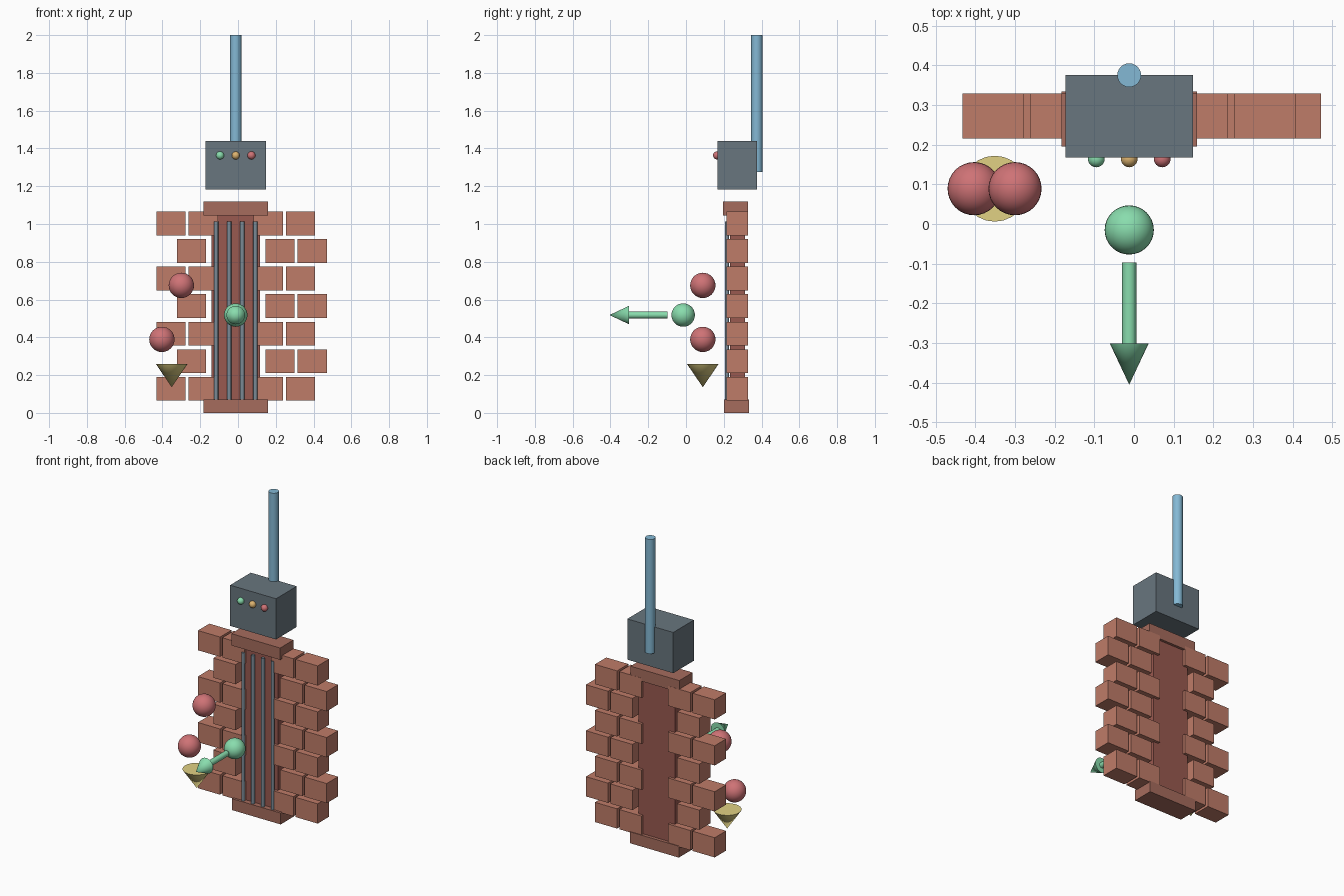
import bpy, math

if "Cube" in bpy.data.objects:
    bpy.data.objects.remove(bpy.data.objects["Cube"])

CX, CY = -0.012, 0.2725   # centre of the brick pier


def mat(name, r, g, b):
    m = bpy.data.materials.new(name)
    m.diffuse_color = (r, g, b, 1)
    m.use_nodes = True
    m.node_tree.nodes["Principled BSDF"].inputs["Base Color"].default_value = m.diffuse_color
    return m


BRICK = mat("brick", 0.52, 0.20, 0.14)
CAP = mat("cap_brick", 0.38, 0.15, 0.11)
CORE = mat("core_brick", 0.32, 0.10, 0.08)
STEEL = mat("steel", 0.20, 0.26, 0.31)
BOX = mat("box_grey", 0.14, 0.18, 0.21)
BLUE = mat("pole_blue", 0.23, 0.48, 0.66)
GREEN = mat("green", 0.25, 0.72, 0.42)
AMBER = mat("amber", 0.72, 0.45, 0.16)
RED = mat("red", 0.62, 0.17, 0.18)
YELLOW = mat("yellow", 0.75, 0.64, 0.23)


def finish(name, material, smooth=False):
    o = bpy.context.object
    o.name = name
    o.data.materials.append(material)
    if smooth:
        bpy.ops.object.shade_smooth_by_angle(angle=math.radians(35))
    return o


def box(name, x0, x1, y0, y1, z0, z1, material):
    bpy.ops.mesh.primitive_cube_add(
        size=1, location=((x0 + x1) / 2, (y0 + y1) / 2, (z0 + z1) / 2))
    o = finish(name, material)
    o.scale = (x1 - x0, y1 - y0, z1 - z0)
    bpy.ops.object.transform_apply(location=False, rotation=False, scale=True)


def rod(name, x, y, z, r, length, material, rot=(0, 0, 0), sides=24):
    bpy.ops.mesh.primitive_cylinder_add(
        vertices=sides, radius=r, depth=length, location=(x, y, z), rotation=rot)
    finish(name, material, True)


def cone(name, x, y, z, r, length, material, rot):
    bpy.ops.mesh.primitive_cone_add(
        vertices=24, radius1=r, radius2=0, depth=length, location=(x, y, z), rotation=rot)
    finish(name, material, True)


def ball(name, x, y, z, r, material):
    bpy.ops.mesh.primitive_uv_sphere_add(
        segments=32, ring_count=16, radius=r, location=(x, y, z))
    finish(name, material, True)


# Pier: base, recessed core, cap
box("base", CX - 0.171, CX + 0.171, CY - 0.0725, CY + 0.061, 0, 0.072, CAP)
box("core", CX - 0.128, CX + 0.128, CY - 0.04, CY + 0.04, 0.06, 1.06, CORE)
box("cap", CX - 0.171, CX + 0.171, CY - 0.0775, CY + 0.056, 1.045, 1.12, CAP)

# Staggered brick courses; the left outer brick is missing on offset courses
for row in range(7):
    z = 0.066 + row * 0.1457
    start = 0.157 if row % 2 else 0.094
    for side in (-1, 1):
        for i in range(2):
            if row % 2 and side < 0 and i:
                continue
            c = CX + side * (start + 0.0775 + i * 0.171)
            box("brick", c - 0.0775, c + 0.0775, CY - 0.057, CY + 0.057, z, z + 0.125, BRICK)

# Vertical bars on the front
for i in range(4):
    rod("bar", CX + (i - 1.5) * 0.069, 0.217, 0.54, 0.011, 0.945, STEEL, sides=12)

# Control box with pole and lamps
box("control_box", CX - 0.161, CX + 0.161, 0.168, 0.375, 1.182, 1.44, BOX)
rod("pole", CX, 0.375, 1.6375, 0.03, 0.725, BLUE)
for i, m in enumerate((GREEN, AMBER, RED)):
    ball("lamp", CX + (i - 1) * 0.083, 0.164, 1.363, 0.021, m)

# Floating markers
ball("red_marker_upper", -0.300, 0.089, 0.675, 0.067, RED)
ball("red_marker_lower", -0.403, 0.089, 0.389, 0.067, RED)
cone("yellow_marker", -0.351, 0.089, 0.197, 0.083, 0.122, YELLOW, (math.pi, 0, 0))
ball("green_marker", CX, -0.015, 0.518, 0.062, GREEN)

# Arrow pointing to the front
FRONT = (math.pi / 2, 0, 0)
rod("arrow_shaft", CX, -0.199, 0.518, 0.018, 0.204, GREEN, FRONT)
cone("arrow_head", CX, -0.353, 0.518, 0.049, 0.104, GREEN, FRONT)
